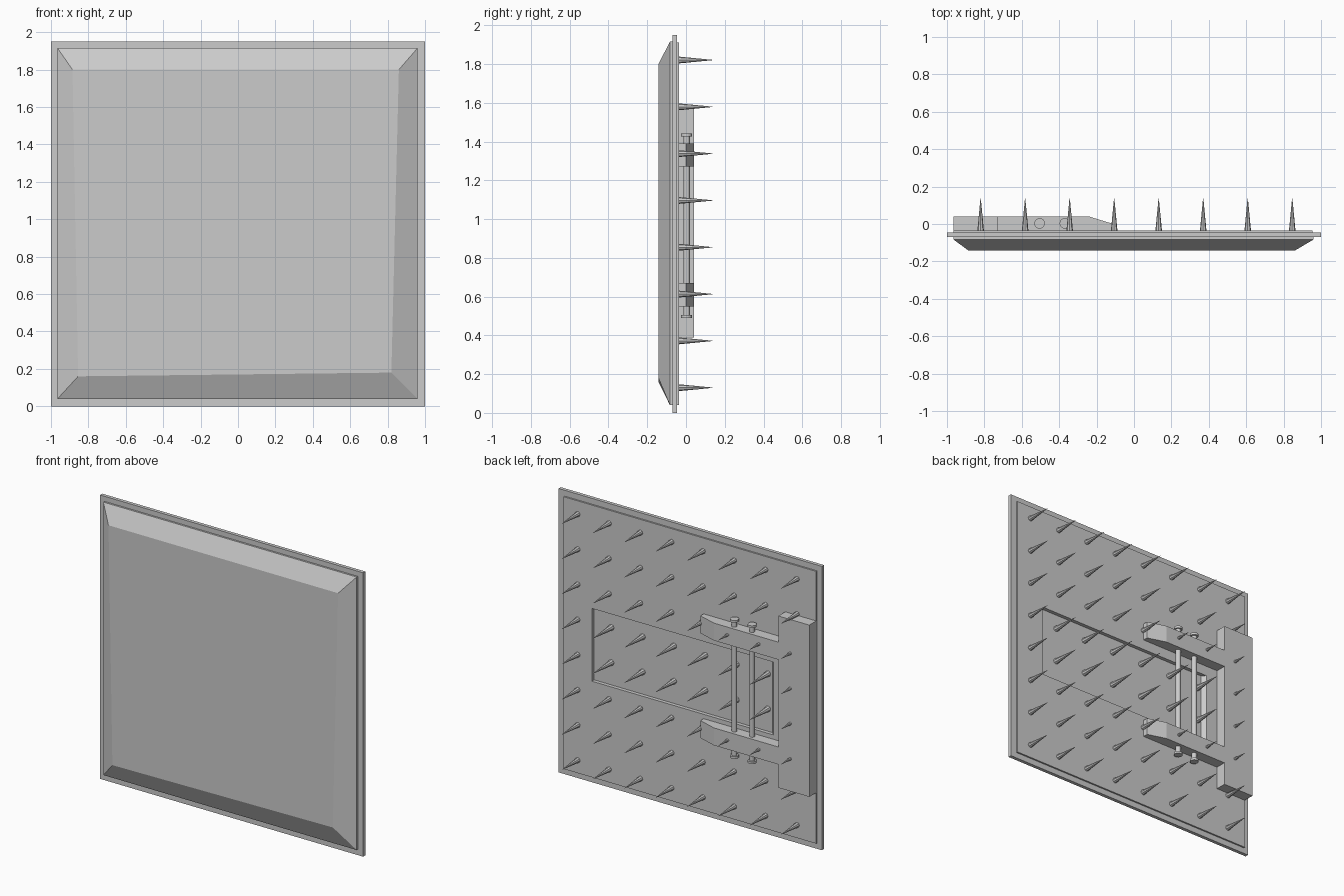
import bpy
import bmesh
from mathutils import Vector

cube = bpy.data.objects.get("Cube")
if cube:
    bpy.data.objects.remove(cube, do_unlink=True)

steel = bpy.data.materials.new("grey_stone")
steel.use_nodes = True
GREY = (0.6, 0.6, 0.6, 1)
steel.diffuse_color = GREY
steel.node_tree.nodes["Principled BSDF"].inputs["Base Color"].default_value = GREY


def finish(name, bm):
    bmesh.ops.recalc_face_normals(bm, faces=bm.faces)
    mesh = bpy.data.meshes.new(name)
    bm.to_mesh(mesh)
    bm.free()
    mesh.materials.append(steel)
    obj = bpy.data.objects.new(name, mesh)
    bpy.context.collection.objects.link(obj)
    return obj


def loft(name, rings):
    """Closed solid through rings that share a point count."""
    bm = bmesh.new()
    loops = [[bm.verts.new(p) for p in ring] for ring in rings]
    n = len(loops[0])
    for a, b in zip(loops, loops[1:]):
        for i in range(n):
            j = (i + 1) % n
            bm.faces.new((a[i], a[j], b[j], b[i]))
    bm.faces.new(loops[0])
    bm.faces.new(loops[-1])
    return finish(name, bm)


def rect(x0, x1, z0, z1, y):
    return [(x0, y, z0), (x1, y, z0), (x1, y, z1), (x0, y, z1)]


def slab(name, x0, x1, z0, z1, y0, y1):
    return loft(name, [rect(x0, x1, z0, z1, y) for y in (y0, y1)])


def rod(bm, start, end, r0, r1, sides):
    """Add a cylinder or cone between two points."""
    start, end = Vector(start), Vector(end)
    axis = end - start
    mat = axis.to_track_quat("Z", "Y").to_matrix().to_4x4()
    mat.translation = (start + end) / 2
    bmesh.ops.create_cone(bm, cap_ends=True, segments=sides, radius1=r0,
                          radius2=r1, depth=axis.length, matrix=mat)


# Plate, with its bevelled front and thin rear pad
plate = slab("plate", -1, 1, 0, 1.95, -0.07, -0.046)
pad = slab("rear_pad", -0.965, 0.955, 0.04, 1.91, -0.047, -0.035)
crooked_face = [(-0.855, -0.142, 0.16), (0.82, -0.142, 0.18),
                (0.86, -0.142, 1.80), (-0.885, -0.142, 1.80)]
loft("bevelled_front", [rect(-0.965, 0.96, 0.04, 1.915, -0.069),
                        rect(-0.965, 0.96, 0.04, 1.915, -0.083), crooked_face])

# Rectangular recess in the back, with one sloping end
cutter = loft("recess_cutter", [rect(-0.615, 0.74, 0.70, 1.20, -0.06),
                                rect(-0.64, 0.74, 0.70, 1.20, -0.035),
                                rect(-0.64, 0.74, 0.70, 1.20, 0.0)])
cutter.hide_render = True
for obj in (plate, pad):
    mod = obj.modifiers.new("recess", "BOOLEAN")
    mod.operation = "DIFFERENCE"
    mod.solver = "EXACT"
    mod.object = cutter
    bpy.context.view_layer.objects.active = obj
    bpy.ops.object.modifier_apply(modifier=mod.name)
bpy.data.objects.remove(cutter, do_unlink=True)

# Hinge bracket: spine and two tapering arms
slab("bracket_spine", -0.965, -0.73, 0.39, 1.57, -0.036, 0.04)
arm_profile = [(-0.74, -0.036), (-0.11, -0.036), (-0.11, 0.0),
               (-0.24, 0.04), (-0.74, 0.04)]
for name, z in (("lower_arm", 0.55), ("upper_arm", 1.27)):
    loft(name, [[(x, y, h) for x, y in arm_profile] for h in (z, z + 0.12)])

# Long bolts through both arms
for name, x in (("outer_bolt", -0.505), ("inner_bolt", -0.37)):
    bm = bmesh.new()
    rod(bm, (x, 0.003, 0.495), (x, 0.003, 1.435), 0.017, 0.017, 16)
    for z in (0.49, 1.425):
        rod(bm, (x, 0.003, z), (x, 0.003, z + 0.016), 0.028, 0.028, 16)
    finish(name, bm)

# Grid of spikes on the back
bm = bmesh.new()
for col in range(8):
    for row in range(8):
        x, z = -0.82 + 0.238 * col, 0.13 + 0.2415 * row
        rod(bm, (x, -0.062, z), (x, 0.137, z), 0.02, 0.001, 8)
finish("spikes", bm)
